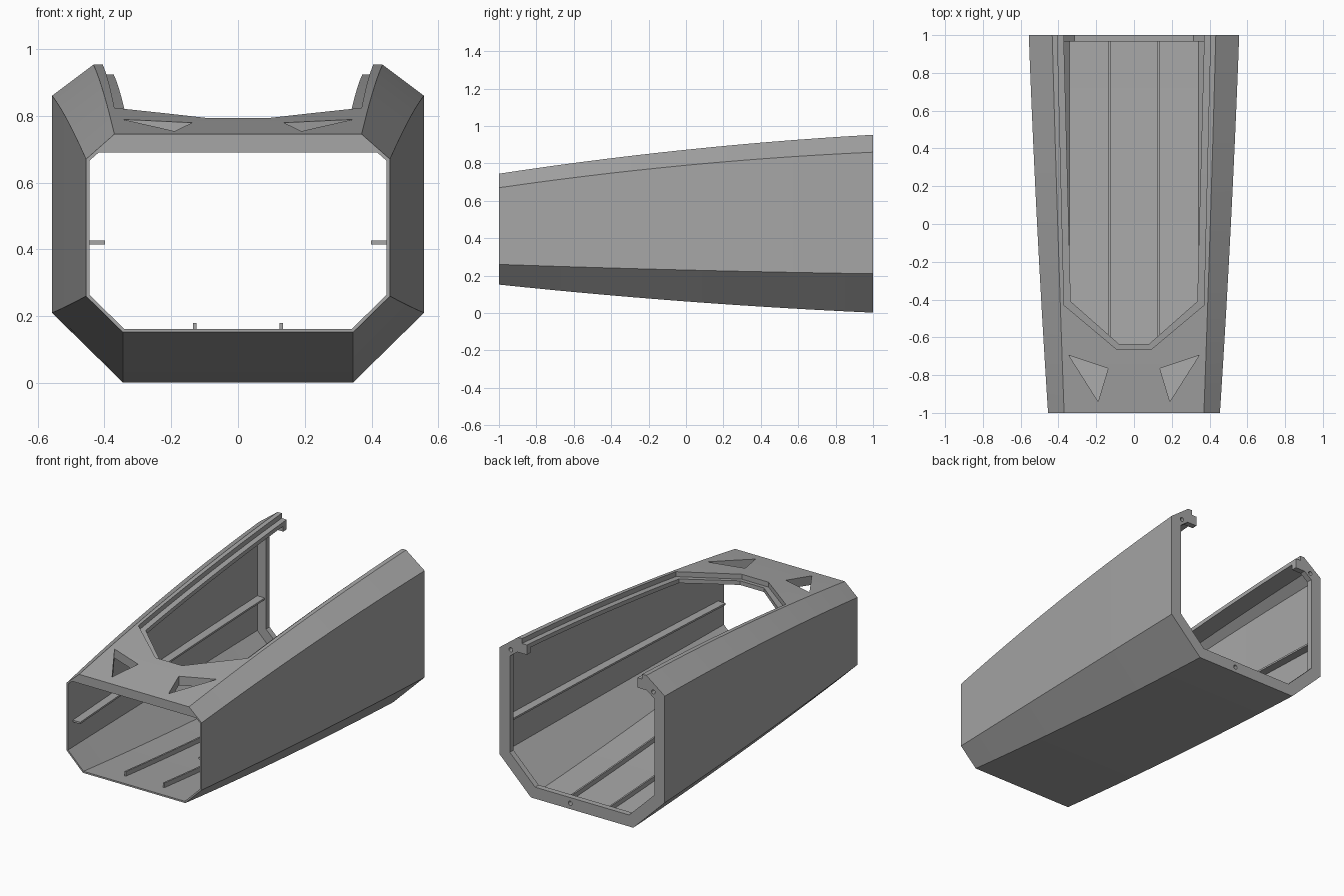
import bpy, bmesh, math

if "Cube" in bpy.data.objects:
    bpy.data.objects.remove(bpy.data.objects["Cube"])

grey = bpy.data.materials.new("mid_grey")
grey.diffuse_color = (0.38, 0.38, 0.38, 1)
grey.use_nodes = True
grey.node_tree.nodes["Principled BSDF"].inputs["Base Color"].default_value = grey.diffuse_color


def quad(a, b, c):
    """Curve along y with values a, b, c at y = -1, 0, 1."""
    return lambda y: b + (c - a) / 2 * y + ((a + c) / 2 - b) * y * y


# Hull dimensions along the length
roof_z = quad(0.745, 0.873, 0.953)
roof_x = quad(0.37, 0.404, 0.433)
shoulder_z = quad(0.67, 0.79, 0.86)
side_x = quad(0.455, 0.513, 0.557)
hip_z = quad(0.26, 0.23, 0.21)
floor_z = quad(0.152, 0.062, 0.002)
FLOOR_X = 0.345


def loft(name, ys, section):
    """Solid through closed (x, z) sections placed at each y."""
    bm = bmesh.new()
    rings = [[bm.verts.new((x, y, z)) for x, z in section(y)] for y in ys]
    n = len(rings[0])
    for a, b in zip(rings, rings[1:]):
        for i in range(n):
            j = (i + 1) % n
            bm.faces.new((a[i], a[j], b[j], b[i]))
    bm.faces.new(rings[0])
    bm.faces.new(rings[-1][::-1])
    bmesh.ops.recalc_face_normals(bm, faces=bm.faces)
    mesh = bpy.data.meshes.new(name)
    bm.to_mesh(mesh)
    bm.free()
    mesh.materials.append(grey)
    obj = bpy.data.objects.new(name, mesh)
    bpy.context.collection.objects.link(obj)
    return obj


def steps(a, b, n):
    return [a + (b - a) * i / n for i in range(n + 1)]


def mirrored(half):
    return half + [(-x, z) for x, z in reversed(half)]


def outer(y):
    return mirrored([(FLOOR_X, floor_z(y)), (side_x(y), hip_z(y)),
                     (side_x(y), shoulder_z(y)), (roof_x(y), roof_z(y))])


def inner(y, t=0.01, roof=0.055):
    """Outer section moved in by the wall thickness, with a thicker roof."""
    dx, dz = side_x(y) - roof_x(y), roof_z(y) - shoulder_z(y)
    length = math.hypot(dx, dz)
    nx, nz = dz / length, dx / length
    level = nx * side_x(y) + nz * shoulder_z(y) - t
    sx, rz = side_x(y) - t, roof_z(y) - roof
    return mirrored([(FLOOR_X - 0.41 * t, floor_z(y) + t), (sx, hip_z(y) + 0.41 * t),
                     (sx, (level - nx * sx) / nz), ((level - nz * rz) / nx, rz)])


def cut(target, cutter):
    mod = target.modifiers.new("cut", 'BOOLEAN')
    mod.operation = 'DIFFERENCE'
    mod.solver = 'EXACT'
    mod.object = cutter
    bpy.context.view_layer.objects.active = target
    bpy.ops.object.modifier_apply(modifier=mod.name)
    bpy.data.objects.remove(cutter)


# Hollow hull with a thick flange ring at the back
hull = loft("hull", steps(-1, 1, 14), outer)
cut(hull, loft("cavity", steps(-1.04, 0.965, 14), inner))
flange = inner(1.0, 0.07, 0.09)
cut(hull, loft("flange_hole", [0.9, 1.1], lambda y: flange))


# Roof opening with a recessed ledge around it
def opening(name, back, front, tip, y_corner, y_tip, bottom):
    def section(y):
        if y >= y_corner:
            w = front + (back - front) * (y - y_corner) / (1 - y_corner)
        else:
            w = tip + (front - tip) * (y - y_tip) / (y_corner - y_tip)
        b = bottom(y)
        return [(-w, b), (w, b), (w, 1.3), (-w, 1.3)]
    return loft(name, [y_tip] + steps(y_corner, 1.06, 12), section)


cut(hull, opening("ledge_cutter", 0.405, 0.37, 0.09, -0.43, -0.665,
                  lambda y: roof_z(y) - 0.03))
cut(hull, opening("opening_cutter", 0.372, 0.335, 0.08, -0.41, -0.635,
                  lambda y: 0.6))


# Triangular vents through the front of the roof
def vent(s):
    bm = bmesh.new()
    pts = [(0.345, -0.695), (0.137, -0.765), (0.19, -0.94)]
    face = bm.faces.new([bm.verts.new((s * x, y, 0.6)) for x, y in pts])
    ext = bmesh.ops.extrude_face_region(bm, geom=[face])["geom"]
    bmesh.ops.translate(bm, vec=(0, 0, 0.4),
                        verts=[g for g in ext if isinstance(g, bmesh.types.BMVert)])
    bmesh.ops.recalc_face_normals(bm, faces=bm.faces)
    mesh = bpy.data.meshes.new("vent_cutter")
    bm.to_mesh(mesh)
    bm.free()
    obj = bpy.data.objects.new("vent_cutter", mesh)
    bpy.context.collection.objects.link(obj)
    return obj


for s in (-1, 1):
    cut(hull, vent(s))

# Small screw holes in the back flange
for hx, hz in ((0.48, 0.865), (-0.48, 0.865), (0.08, 0.037)):
    ring = [(hx + 0.013 * math.cos(a * math.tau / 12),
             hz + 0.013 * math.sin(a * math.tau / 12)) for a in range(12)]
    cut(hull, loft("screw_cutter", [0.972, 1.05], lambda y: ring))

bpy.ops.object.select_all(action='DESELECT')
hull.select_set(True)
bpy.context.view_layer.objects.active = hull
bpy.ops.object.shade_smooth_by_angle(angle=math.radians(12))


# Inner rails along the floor and the side walls
def floor_rail(s):
    def section(y):
        b = floor_z(y)
        return [(s * 0.125, b + 0.006), (s * 0.135, b + 0.006),
                (s * 0.135, b + 0.038), (s * 0.125, b + 0.038)]
    return section


def side_rail(s):
    def section(y):
        x = side_x(y)
        return [(s * (x - 0.006), 0.415), (s * (x - 0.06), 0.415),
                (s * (x - 0.06), 0.426), (s * (x - 0.006), 0.426)]
    return section


for s, label in ((-1, "left"), (1, "right")):
    loft(label + "_floor_rail", steps(-0.9, 0.97, 12), floor_rail(s))
    loft(label + "_side_rail", steps(-0.95, 0.97, 12), side_rail(s))
